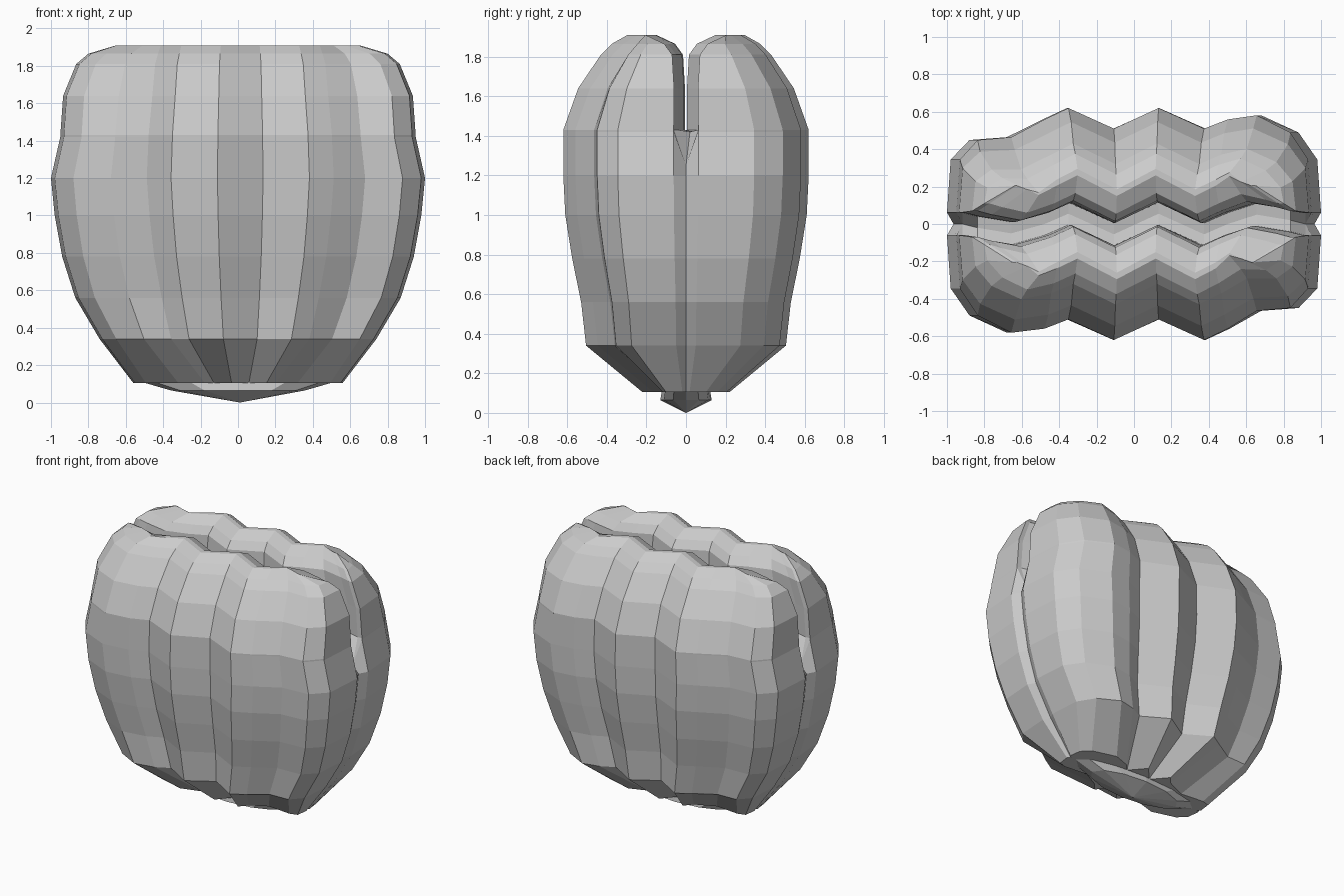
import bpy, bmesh
from math import sin, cos, pi

if "Cube" in bpy.data.objects:
    bpy.data.objects.remove(bpy.data.objects["Cube"])

# Plan columns: x, depth ratio, zigzag offset in y
COLS = [(-.965, 0, 0), (-1, .11, 0), (-.98, .61, 0), (-.88, .83, -.02),
        (-.68, .94, -.05), (-.5, .99, 0), (-.37, 1, .055), (-.122, 1, -.055),
        (.122, 1, .055), (.37, 1, -.055), (.5, .99, 0), (.68, .91, .05),
        (.88, .83, .02), (.98, .61, 0), (1, .11, 0), (.965, 0, 0)]

# Levels: z, inner column scale, end scale, outer depth, inner depth, zigzag strength
LEVELS = [(.105, .38, .56, .165, 0, 1), (.34, .74, .74, .45, 0, 1),
          (.56, .84, .87, .475, 0, 1), (.78, .92, .94, .52, 0, 1),
          (1.0, .97, .98, .555, 0, 1), (1.2, 1, 1, .565, 0, 1),
          (1.42, .98, .95, .565, 0, 1), (1.43, .98, .95, .565, .06, 1),
          (1.64, .94, .935, .49, .06, 1), (1.81, .91, .865, .375, .07, 1),
          (1.865, .88, .80, .32, .11, 1), (1.91, .85, .65, .24, .205, 1)]


def finish(bm, name):
    bmesh.ops.recalc_face_normals(bm, faces=bm.faces)
    me = bpy.data.meshes.new(name)
    bm.to_mesh(me)
    bm.free()
    ob = bpy.data.objects.new(name, me)
    bpy.context.collection.objects.link(ob)


def loft(bm, rings):
    loops = [[bm.verts.new(p) for p in ring] for ring in rings]
    n = len(loops[0])
    for a, b in zip(loops, loops[1:]):
        for i in range(n):
            j = (i + 1) % n
            bm.faces.new((a[i], a[j], b[j], b[i]))
    return loops


def lobe(name, s):
    bm = bmesh.new()
    rings = []
    for z, sx, se, yo, yi, amp in LEVELS:
        def place(x, r, c):
            # the columns beside the ends follow the shrinking end outline
            k = sx if abs(x) < .6 else (sx + se) / 2 if abs(x) < .8 else se
            y = -max(yi, yo * r) + c * amp
            # notch where the slot runs out at each end
            h = 1.25 if z == 1.42 and abs(x) == .965 else z
            return (s * x * k + (.012 if abs(x) < .6 else 0), s * y, h)
        outer = [place(*c) for c in COLS]
        inner = [place(x, 0, c) for x, r, c in reversed(COLS[3:-3])]
        rings.append(outer + inner)
    loops = loft(bm, rings)
    # bridge outer and inner edges across the top and the base
    n = len(COLS)
    for lp in (loops[0], loops[-1]):
        inner = lp[n:][::-1]
        for i in range(len(inner) - 1):
            bm.faces.new((lp[i + 3], lp[i + 4], inner[i + 1], inner[i]))
        bm.faces.new(lp[0:4] + [inner[0]])
        bm.faces.new(lp[n - 4:n] + [inner[-1]])
    finish(bm, name)


# Two ribbed lobes, one the half-turn copy of the other
lobe("front_lobe", 1)
lobe("back_lobe", -1)

# Shallow pointed base
bm = bmesh.new()
rings = [[(rx * cos(2 * pi * i / 12), ry * sin(2 * pi * i / 12), z) for i in range(12)]
         for z, rx, ry in ((.12, .55, .12), (.065, .36, .13))]
loops = loft(bm, rings)
tip = bm.verts.new((0.01, 0, 0))
for i in range(12):
    bm.faces.new((loops[-1][i], loops[-1][(i + 1) % 12], tip))
bm.faces.new(loops[0])
finish(bm, "base_tip")
